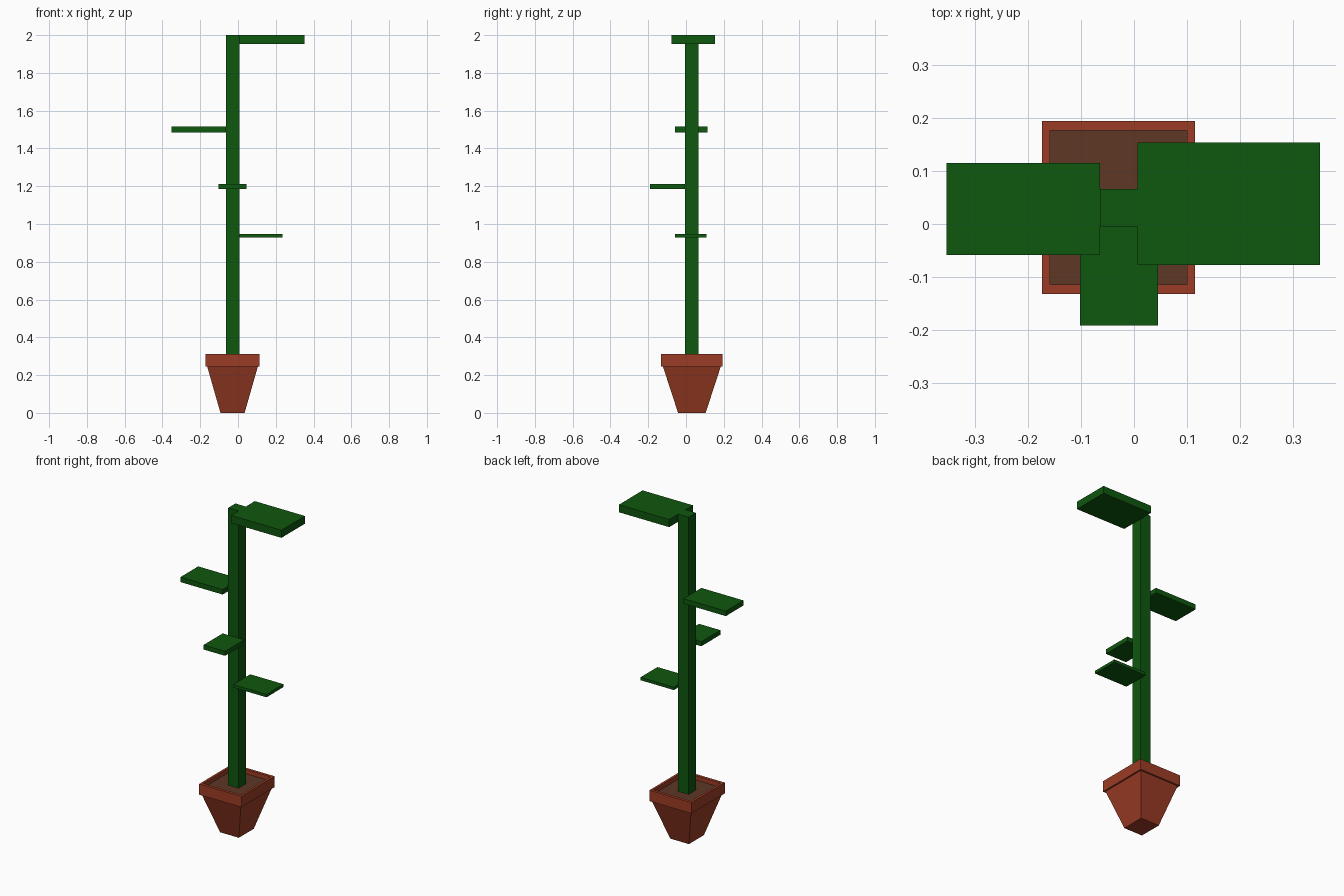
import bpy, bmesh

if "Cube" in bpy.data.objects:
    bpy.data.objects.remove(bpy.data.objects["Cube"])

CX, CY = -0.029, 0.031  # axis of the pot and stem


def material(name, rgb):
    m = bpy.data.materials.new(name)
    m.diffuse_color = (*rgb, 1)
    m.use_nodes = True
    m.node_tree.nodes["Principled BSDF"].inputs["Base Color"].default_value = m.diffuse_color
    return m


terracotta = material("terracotta", (0.33, 0.045, 0.018))
soil_brown = material("soil brown", (0.11, 0.038, 0.018))
leaf_green = material("leaf green", (0.0045, 0.095, 0.0045))


def finish(name, bm, mat):
    bmesh.ops.recalc_face_normals(bm, faces=bm.faces)
    me = bpy.data.meshes.new(name)
    bm.to_mesh(me)
    bm.free()
    me.materials.append(mat)
    ob = bpy.data.objects.new(name, me)
    bpy.context.collection.objects.link(ob)
    return ob


def box(name, mat, x0, x1, y0, y1, z0, z1):
    bm = bmesh.new()
    bmesh.ops.create_cube(bm, size=1)
    for v in bm.verts:
        v.co.x = x1 if v.co.x > 0 else x0
        v.co.y = y1 if v.co.y > 0 else y0
        v.co.z = z1 if v.co.z > 0 else z0
    return finish(name, bm, mat)


def lathe_square(name, mat, rings):
    """Skin a stack of rectangles (half x, half y, z); cap both ends."""
    bm = bmesh.new()
    loops = [[bm.verts.new((CX + sx * hx, CY + sy * hy, z))
              for sx, sy in ((-1, -1), (1, -1), (1, 1), (-1, 1))]
             for hx, hy, z in rings]
    for a, b in zip(loops, loops[1:]):
        for i in range(4):
            j = (i + 1) % 4
            bm.faces.new((a[i], a[j], b[j], b[i]))
    bm.faces.new(loops[0])
    bm.faces.new(loops[-1])
    return finish(name, bm, mat)


# Tapered pot with overhanging rim and recessed mouth
pot = lathe_square("plant_pot", terracotta, [
    (0.064, 0.073, 0.0), (0.134, 0.153, 0.245), (0.144, 0.163, 0.245),
    (0.144, 0.163, 0.312), (0.129, 0.145, 0.312), (0.129, 0.145, 0.285)])

# The floor of the mouth is soil
pot.data.materials.append(soil_brown)
for p in pot.data.polygons:
    if p.normal.z > 0.9 and p.center.z < 0.3:
        p.material_index = 1

# Stem
box("stem", leaf_green, -0.064, 0.007, -0.005, 0.066, 0.28, 2.0)

# Leaves, bottom to top
box("leaf_lower_right", leaf_green, 0.007, 0.235, -0.057, 0.109, 0.928, 0.946)
box("leaf_front", leaf_green, -0.102, 0.045, -0.191, -0.004, 1.185, 1.213)
box("leaf_left", leaf_green, -0.353, -0.064, -0.058, 0.115, 1.484, 1.515)
box("leaf_top_right", leaf_green, 0.007, 0.351, -0.077, 0.154, 1.953, 2.0)
